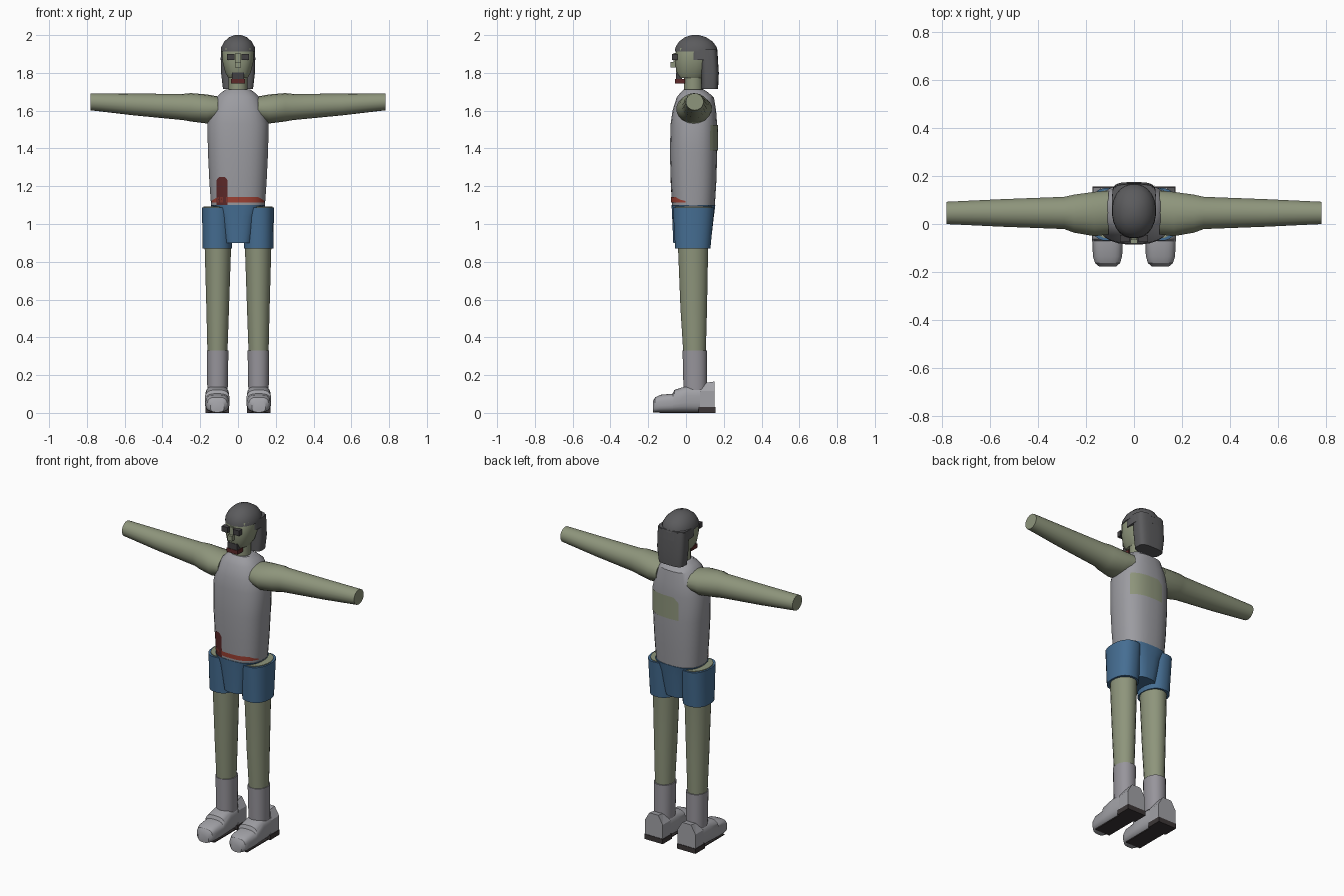
import bpy, bmesh, math
from mathutils import Vector

if "Cube" in bpy.data.objects:
    bpy.data.objects.remove(bpy.data.objects["Cube"])


def mat(name, r, g, b):
    m = bpy.data.materials.new(name)
    m.diffuse_color = (r, g, b, 1)
    m.use_nodes = True
    m.node_tree.nodes["Principled BSDF"].inputs["Base Color"].default_value = m.diffuse_color
    return m


SKIN = mat("olive skin", .27, .30, .20)
SHIRT = mat("shirt grey", .33, .33, .355)
BLUE = mat("shorts blue", .06, .155, .29)
HAIR = mat("hair dark grey", .105, .105, .11)
SOCK = mat("sock grey", .31, .30, .33)
SHOE = mat("shoe grey", .36, .36, .385)
HEEL = mat("heel black", .045, .037, .038)
RED = mat("belt red", .35, .055, .035)
DARKRED = mat("stain dark red", .11, .022, .022)
EYE = mat("eye dark", .055, .052, .055)


def finish(bm, name, material, smooth=True):
    bmesh.ops.recalc_face_normals(bm, faces=bm.faces)
    me = bpy.data.meshes.new(name)
    bm.to_mesh(me)
    bm.free()
    me.materials.append(material)
    ob = bpy.data.objects.new(name, me)
    bpy.context.collection.objects.link(ob)
    if smooth:
        bpy.ops.object.select_all(action='DESELECT')
        ob.select_set(True)
        bpy.context.view_layer.objects.active = ob
        bpy.ops.object.shade_smooth_by_angle(angle=math.radians(32))
    return ob


def power(v, p):
    return math.copysign(abs(v) ** (2 / p), v)


def loft(name, material, axis, stations, seg=20, p=2.0):
    """Capped tube; each station is (position, min_u, max_u, min_v, max_v)."""
    bm = bmesh.new()
    rings = []
    for t, u0, u1, v0, v1 in stations:
        ring = []
        for i in range(seg):
            a = 2 * math.pi * (i + .5) / seg
            u = (u0 + u1) / 2 + (u1 - u0) / 2 * power(math.cos(a), p)
            v = (v0 + v1) / 2 + (v1 - v0) / 2 * power(math.sin(a), p)
            co = {'x': (t, u, v), 'y': (u, t, v), 'z': (u, v, t)}[axis]
            ring.append(bm.verts.new(co))
        rings.append(ring)
    for a, b in zip(rings, rings[1:]):
        for i in range(seg):
            j = (i + 1) % seg
            bm.faces.new((a[i], a[j], b[j], b[i]))
    bm.faces.new(rings[0])
    bm.faces.new(rings[-1])
    return finish(bm, name, material)


def box(name, material, lo, hi):
    bm = bmesh.new()
    bmesh.ops.create_cube(bm, size=1)
    lo, hi = Vector(lo), Vector(hi)
    for v in bm.verts:
        v.co = Vector([(lo[i] + hi[i]) / 2 + v.co[i] * (hi[i] - lo[i]) for i in range(3)])
    return finish(bm, name, material, False)


# Shirt: (z, half width, front y, back y)
BODY = [(1.08, .142, -.073, .152), (1.22, .152, -.081, .161), (1.38, .160, -.086, .166),
        (1.53, .163, -.082, .165), (1.60, .145, -.072, .16), (1.67, .115, -.05, .148),
        (1.695, .09, -.03, .12), (1.712, .065, -.012, .095)]
BODY_P = 2.5
loft("shirt", SHIRT, 'z', [(z, -w, w, f, b) for z, w, f, b in BODY], 28, BODY_P)


def body_y(x, z, side):
    """Front (-1) or back (1) surface of the shirt."""
    for a, b in zip(BODY, BODY[1:]):
        if a[0] <= z <= b[0]:
            t = (z - a[0]) / (b[0] - a[0])
            w, f, k = [a[i] + (b[i] - a[i]) * t for i in (1, 2, 3)]
            d = max(0, 1 - min(1, abs(x) / w) ** BODY_P) ** (1 / BODY_P)
            return (f + k) / 2 + side * (d * (k - f) / 2 + .004)


def patch(name, material, x0, x1, zlo, zhi, side, nx=18, nz=5):
    """Thin decal that follows the shirt."""
    bm = bmesh.new()
    grid = []
    for i in range(nx + 1):
        x = x0 + (x1 - x0) * i / nx
        lo, hi = zlo(x), zhi(x)
        zs = [lo + (hi - lo) * j / nz for j in range(nz + 1)]
        grid.append([bm.verts.new((x, body_y(x, z, side), z)) for z in zs])
    for a, b in zip(grid, grid[1:]):
        for j in range(nz):
            bm.faces.new((a[j], b[j], b[j + 1], a[j + 1]))
    ob = finish(bm, name, material)
    if (ob.data.polygons[nx * nz // 2].normal.y > 0) != (side > 0):
        ob.data.flip_normals()
    return ob


patch("waist_band", RED, -.141, .141, lambda x: 1.115,
      lambda x: 1.142 - .02 * max(0, abs(x) - .11) / .031, -1, 28)
patch("waist_stain", DARKRED, -.115, -.055, lambda x: 1.10,
      lambda x: 1.25 - .02 * (abs(x + .085) / .03) ** 3, -1, 8)
patch("back_hole", SKIN, -.065, .135, lambda x: 1.39,
      lambda x: 1.525 - .03 * max(0, (-.035 - x) / .03), 1)

# Hips between the trouser legs
loft("shorts_hips", BLUE, 'z', [(.90, -.075, .075, -.068, .132),
                                (1.04, -.105, .105, -.074, .148),
                                (1.10, -.145, .145, -.077, .156)], 24, 2.8)

# Paired limbs
for s, side in ((-1, "left"), (1, "right")):
    def xs(a, b):
        return tuple(sorted((s * a, s * b)))

    loft(side + "_arm", SKIN, 'x', [(s * x, *r) for x, *r in (
        (.105, -.045, .14, 1.55, 1.675), (.165, -.052, .135, 1.532, 1.686),
        (.25, -.037, .123, 1.543, 1.693), (.29, -.022, .114, 1.550, 1.689),
        (.55, -.012, .104, 1.575, 1.690), (.78, -.001, .093, 1.602, 1.692))], 18)
    loft(side + "_shorts_leg", BLUE, 'z', [(.87, *xs(.032, .188), -.058, .13),
                                          (1.088, *xs(.032, .191), -.07, .15)], 24, 2.3)
    loft(side + "_leg", SKIN, 'z', [(.30, *xs(.056, .162), -.014, .105),
                                   (.55, *xs(.047, .168), -.03, .112),
                                   (.87, *xs(.036, .177), -.043, .118),
                                   (1.092, *xs(.040, .183), -.06, .14)], 20)
    loft(side + "_sock", SOCK, 'z', [(.12, *xs(.054, .163), -.014, .112),
                                    (.33, *xs(.050, .166), -.019, .112)], 20, 2.2)
    # Shoe: (y, half width, height)
    loft(side + "_shoe", SHOE, 'y', [(y, *xs(.11 - w, .11 + w), .003, h) for y, w, h in (
        (-.176, .036, .062), (-.163, .052, .083), (-.135, .061, .096), (-.07, .064, .102),
        (-.062, .066, .122), (.005, .064, .143), (.09, .058, .139))], 24, 3.0)
    # Heel counter with a peaked top
    bm = bmesh.new()
    outline = [(-.06, .03), (.06, .03), (.06, .115), (.03, .16), (-.03, .16), (-.06, .115)]
    ends = [[bm.verts.new((s * .11 + x, y, z + (.006 if z > .12 else 0) * (y > .13)))
             for x, z in outline] for y in (.075, .152)]
    for v in ends[0]:
        if v.co.z > .12:
            v.co.y = .108
    for i in range(6):
        j = (i + 1) % 6
        bm.faces.new((ends[0][i], ends[0][j], ends[1][j], ends[1][i]))
    bm.faces.new(ends[0])
    bm.faces.new(ends[1])
    bmesh.ops.triangulate(bm, faces=bm.faces)
    finish(bm, side + "_heel_counter", SHOE, False)
    xa, xb = xs(.048, .172)
    box(side + "_heel", HEEL, (xa, .065, 0), (xb, .155, .03))
    box(side + "_sole", HEEL, (s * .11 - .05, -.14, 0), (s * .11 + .05, .065, .006))
    # Eye
    xa, xb = xs(.018, .058)
    box(side + "_eye", EYE, (xa, -.074, 1.868), (xb, -.045, 1.900))

# Head and neck
loft("neck", SKIN, 'z', [(1.69, -.05, .05, -.012, .09), (1.80, -.05, .05, -.012, .09)], 16)
loft("head", SKIN, 'z', [(1.772, -.05, .05, -.038, .09), (1.80, -.068, .068, -.052, .11),
                         (1.86, -.083, .083, -.058, .13), (1.93, -.085, .085, -.054, .14),
                         (1.96, -.07, .07, -.03, .12)], 20, 2.4)
box("nose", SKIN, (-.015, -.081, 1.828), (.015, -.05, 1.858))
box("nose_bridge", SKIN, (-.012, -.066, 1.858), (.012, -.045, 1.905))
box("mouth", EYE, (-.032, -.054, 1.767), (.032, -.02, 1.803))
box("lower_lip", DARKRED, (-.036, -.057, 1.743), (.036, -.005, 1.767))

# Hair: crown, temple band and long back
loft("hair_crown", HAIR, 'z', [(1.912, -.092, .092, -.060, .168),
                               (1.935, -.090, .090, -.057, .164),
                               (1.965, -.074, .074, -.038, .143),
                               (1.988, -.049, .049, -.008, .108),
                               (2.0, -.018, .018, .03, .07)], 24, 2.15)
loft("hair_temples", HAIR, 'z', [(1.868, -.092, .092, .018, .17),
                                 (1.925, -.091, .091, .015, .166)], 24, 3.5)
loft("hair_back", HAIR, 'z', [(1.715, -.080, .080, .082, .170),
                              (1.80, -.090, .090, .080, .174),
                              (1.92, -.090, .090, .075, .166)], 24, 3.5)
